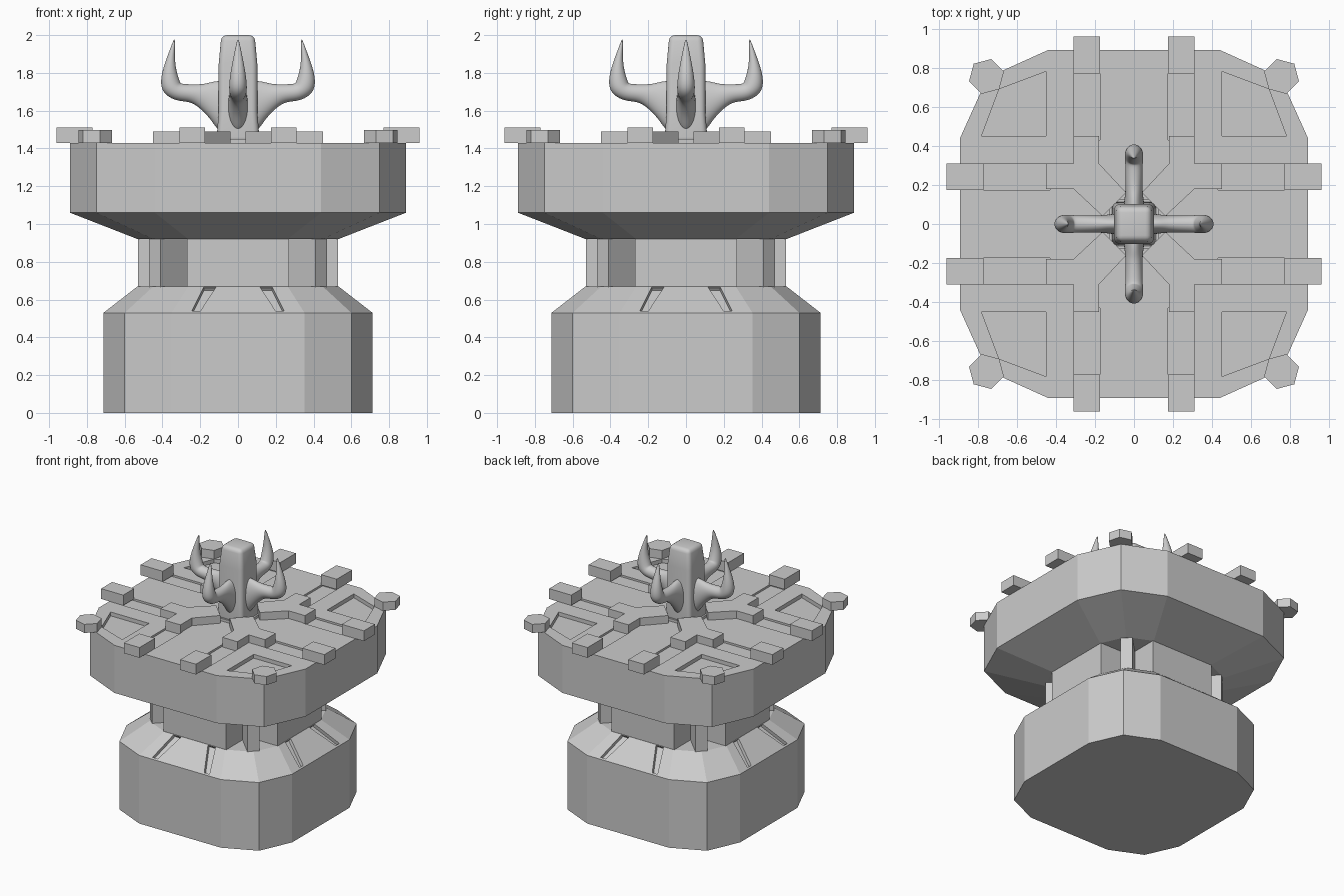
import bpy, bmesh, math
from mathutils import Matrix, Vector

if "Cube" in bpy.data.objects:
    bpy.data.objects.remove(bpy.data.objects["Cube"])

stone = bpy.data.materials.new("plain_grey")
stone.diffuse_color = (0.6, 0.6, 0.6, 1)
stone.use_nodes = True
stone.node_tree.nodes["Principled BSDF"].inputs["Base Color"].default_value = stone.diffuse_color

RING = [(.89, -.44), (.89, .44), (.75, .75), (.44, .89), (-.44, .89), (-.75, .75),
        (-.89, .44), (-.89, -.44), (-.75, -.75), (-.44, -.89), (.44, -.89), (.75, -.75)]


def finish(name, bm, cutter=False):
    bmesh.ops.recalc_face_normals(bm, faces=bm.faces[:])
    me = bpy.data.meshes.new(name)
    bm.to_mesh(me)
    bm.free()
    me.materials.append(stone)
    ob = bpy.data.objects.new(name, me)
    bpy.context.collection.objects.link(ob)
    if cutter:
        ob.hide_render = True
        ob.hide_viewport = True
        ob.display_type = 'WIRE'
    return ob


def loft(bm, rings):
    """Skin a list of closed rings of 3D points and cap both ends."""
    vs = [[bm.verts.new(p) for p in r] for r in rings]
    n = len(vs[0])
    for a, b in zip(vs, vs[1:]):
        for i in range(n):
            bm.faces.new((a[i], a[(i + 1) % n], b[(i + 1) % n], b[i]))
    bm.faces.new(vs[0][::-1])
    bm.faces.new(vs[-1])


def prism(bm, pts, z0, z1):
    loft(bm, [[(x, y, z) for x, y in pts] for z in (z0, z1)])


def rect(x0, x1, y0, y1):
    return [(x0, y0), (x1, y0), (x1, y1), (x0, y1)]


def four(bm):
    """Repeat the mesh at every quarter turn about z."""
    src = bm.verts[:] + bm.edges[:] + bm.faces[:]
    for k in (1, 2, 3):
        d = bmesh.ops.duplicate(bm, geom=src)["geom"]
        bmesh.ops.rotate(bm, verts=[v for v in d if isinstance(v, bmesh.types.BMVert)],
                         cent=(0, 0, 0), matrix=Matrix.Rotation(k * math.pi / 2, 3, 'Z'))


def tier(name, levels):
    bm = bmesh.new()
    loft(bm, [[(x * s, y * s, z) for x, y in RING] for s, z in levels])
    return finish(name, bm)


def cut(ob, cutter):
    m = ob.modifiers.new("cut", 'BOOLEAN')
    m.operation = 'DIFFERENCE'
    m.solver = 'EXACT'
    m.object = cutter


# lower base and upper platform
base = tier("base", [(.8, 0), (.8, .53), (.597, .67)])
platform = tier("platform", [(.597, .92), (1, 1.06), (1, 1.43)])

# slanted grooves in the base shoulder
bm = bmesh.new()
nrm = Vector((0, .614, .789))
for s in (-1, 1):
    quad = [Vector((s * .20, .70, .538)), Vector((s * .245, .70, .538)),
            Vector((s * .18, .533, .668)), Vector((s * .115, .533, .668))]
    loft(bm, [[p + nrm * d for p in quad] for d in (-.025, .03)])
four(bm)
cut(base, finish("groove_cutter", bm, True))

# neck with notched corners
a, b = .53, .27
bm = bmesh.new()
prism(bm, [(a, -b), (a, b), (b, b), (b, a), (-b, a), (-b, b),
           (-a, b), (-a, -b), (-b, -b), (-b, -a), (b, -a), (b, -b)], .66, .93)
finish("neck", bm)

# diagonal fins standing in the neck corners
bm = bmesh.new()
prism(bm, [(.47, .41), (.41, .47), (.23, .29), (.29, .23)], .64, .94)
four(bm)
finish("neck_fins", bm)

# sunk corner panels and channels in the platform top
bm = bmesh.new()
prism(bm, [(.45, .45), (.78, .45), (.69, .69), (.45, .78)], 1.40, 1.5)
four(bm)
cut(platform, finish("panel_cutter", bm, True))
bm = bmesh.new()
prism(bm, rect(.175, .31, .43, .79), 1.415, 1.5)
prism(bm, rect(-.31, -.175, .43, .79), 1.415, 1.5)
four(bm)
cut(platform, finish("channel_cutter", bm, True))

# rim blocks overhanging the platform edge
bm = bmesh.new()
prism(bm, rect(.175, .31, .77, .96), 1.43, 1.51)
prism(bm, rect(-.31, -.175, .77, .96), 1.43, 1.51)
four(bm)
finish("rim_blocks", bm)

# hexagonal corner studs
bm = bmesh.new()
prism(bm, [(.755 + .092 * math.cos(math.radians(45 + 60 * i)),
            .755 + .092 * math.sin(math.radians(45 + 60 * i))) for i in range(6)], 1.43, 1.497)
four(bm)
finish("corner_studs", bm)

# raised arrow-shaped plates pointing at the spire
bm = bmesh.new()
prism(bm, [(.45, .18), (.45, .31), (.31, .31), (.31, .45), (.18, .45), (.18, .31),
           (.04, .16), (.16, .04), (.31, .18)], 1.41, 1.49)
four(bm)
finish("arrow_plates", bm)

# spire foot and rounded column
bm = bmesh.new()
prism(bm, rect(-.125, .125, -.125, .125), 1.42, 1.45)
finish("spire_foot", bm)
bm = bmesh.new()
loft(bm, [[(x, y, z) for x, y in rect(-h, h, -h, h)]
          for h, z in ((.115, 1.43), (.102, 1.6), (.102, 1.85), (.088, 2.0))])
column = finish("spire_column", bm)
bev = column.modifiers.new("round", 'BEVEL')
bev.width = .03
bev.segments = 4
bev.limit_method = 'ANGLE'
bev.angle_limit = math.radians(40)
for p in column.data.polygons:
    p.use_smooth = True

# four curved horns: (reach, height, in-plane half size, half width)
PATH = [(.03, 1.615, .15, .06), (.10, 1.62, .145, .055), (.145, 1.655, .10, .048),
        (.20, 1.685, .06, .045), (.26, 1.694, .047, .045), (.32, 1.697, .05, .047),
        (.358, 1.725, .06, .05), (.364, 1.785, .046, .044), (.360, 1.85, .028, .032),
        (.348, 1.92, .014, .017), (.336, 1.98, .003, .004)]
bm = bmesh.new()
rings = []
for i, (r, z, h, w) in enumerate(PATH):
    p, q = PATH[max(i - 1, 0)], PATH[min(i + 1, len(PATH) - 1)]
    t = Vector((q[0] - p[0], q[1] - p[1])).normalized()
    if i < 3:
        t = Vector((1, 0))
    ring = []
    for k in range(8):
        ang = math.tau * (k + .5) / 8
        c, s = math.cos(ang) * h * 1.06, math.sin(ang) * w * 1.06
        ring.append((r - t.y * c, s, z + t.x * c))
    rings.append(ring)
loft(bm, rings)
four(bm)
horns = finish("horns", bm)
sub = horns.modifiers.new("smooth", 'SUBSURF')
sub.levels = sub.render_levels = 2
for p in horns.data.polygons:
    p.use_smooth = True
